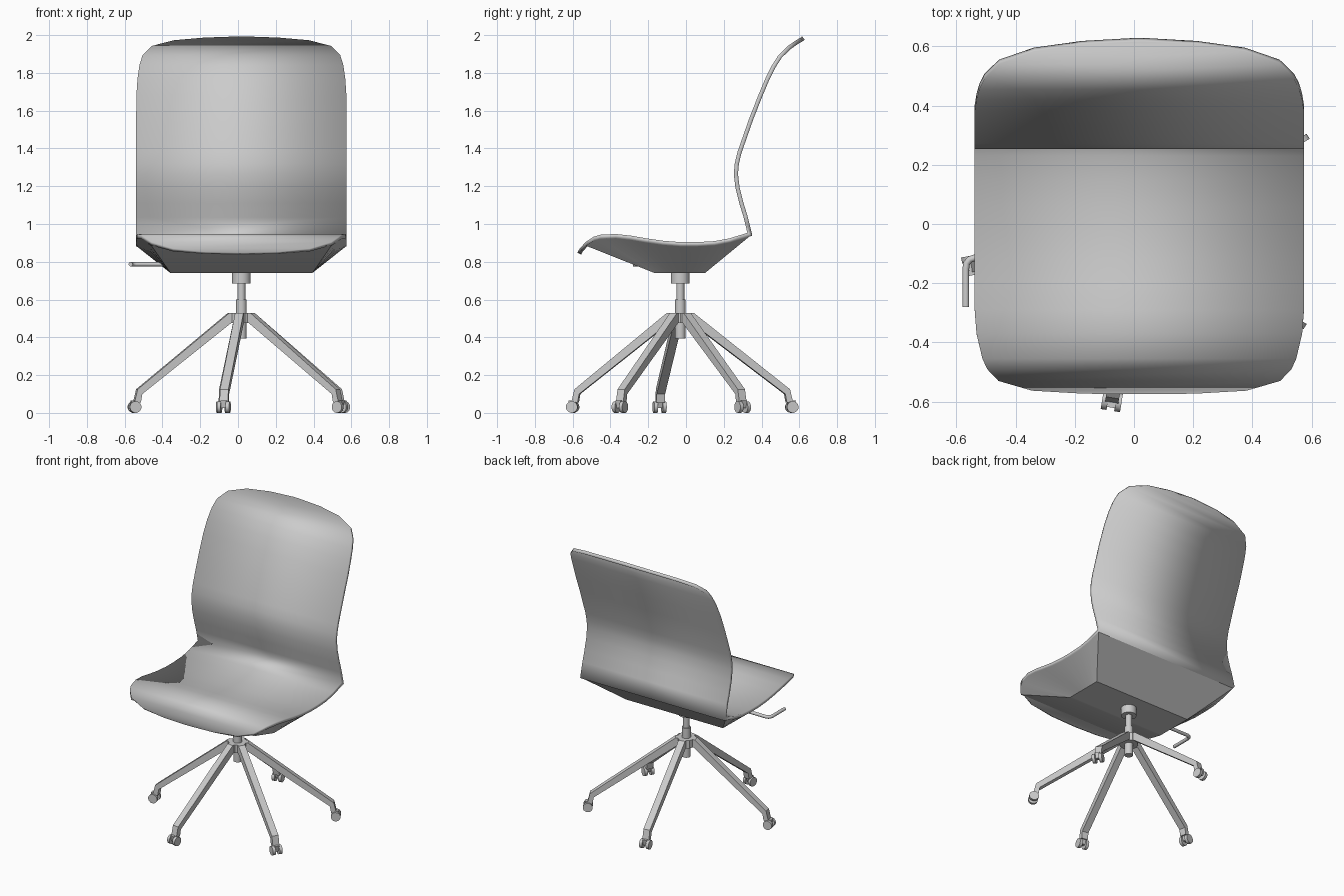
import bpy, math
from mathutils import Vector, Matrix

if "Cube" in bpy.data.objects:
    bpy.data.objects.remove(bpy.data.objects["Cube"])

CX, CY = 0.018, -0.03          # centre of seat (x) and of column (y)


def make(name, verts, faces, angle=35):
    me = bpy.data.meshes.new(name)
    me.from_pydata([tuple(v) for v in verts], [], faces)
    me.update()
    ob = bpy.data.objects.new(name, me)
    bpy.context.collection.objects.link(ob)
    bpy.ops.object.select_all(action='DESELECT')
    bpy.context.view_layer.objects.active = ob
    ob.select_set(True)
    bpy.ops.object.shade_smooth_by_angle(angle=math.radians(angle))
    return ob


def cylinder(name, centre, r, depth, axis=(0, 0, 1), n=24):
    q = Vector((0, 0, 1)).rotation_difference(Vector(axis)).to_matrix()
    c = Vector(centre)
    ring = [(r * math.cos(2 * math.pi * i / n), r * math.sin(2 * math.pi * i / n)) for i in range(n)]
    vs = [c + q @ Vector((x, y, s * depth / 2)) for s in (-1, 1) for x, y in ring]
    fs = [(i, (i + 1) % n, n + (i + 1) % n, n + i) for i in range(n)]
    fs += [tuple(range(n - 1, -1, -1)), tuple(range(n, 2 * n))]
    return make(name, vs, fs)


def prism(name, profile, width, origin, ang):
    # profile in (radius, height), extruded sideways and turned about the column
    m = Matrix.Rotation(ang, 3, 'Z')
    n = len(profile)
    vs = [Vector(origin) + m @ Vector((r, s * width / 2, z)) for s in (1, -1) for r, z in profile]
    fs = [(i, n + i, n + (i + 1) % n, (i + 1) % n) for i in range(n)]
    fs += [tuple(range(n)), tuple(range(2 * n - 1, n - 1, -1))]
    return make(name, vs, fs)


# seat and backrest shell: rows of (y, z, half width)
seat = [(-.575, .848, .02), (-.573, .852, .19), (-.563, .87, .362), (-.53, .905, .476),
        (-.49, .932, .514), (-.455, .943, .53), (-.37, .947, .55), (-.29, .938, .556),
        (-.21, .924, .557), (-.12, .911, .557), (-.03, .904, .557), (.06, .904, .557),
        (.15, .909, .557), (.23, .924, .557), (.325, .953, .557)]
back = [(.305, 1.035, .557), (.282, 1.11, .557), (.262, 1.19, .557), (.253, 1.265, .557),
        (.258, 1.32, .557), (.272, 1.38, .557), (.335, 1.56, .557), (.382, 1.68, .556),
        (.42, 1.77, .55), (.455, 1.84, .54), (.49, 1.895, .523), (.54, 1.943, .474),
        (.583, 1.973, .357), (.607, 1.987, .195), (.615, 1.993, .02)]
rows = seat + back
verts = [(CX + s * w, y, z) for y, z, w in rows for s in (-1, 1)]
faces = [(2 * i, 2 * i + 1, 2 * i + 3, 2 * i + 2) for i in range(len(rows) - 1)]
shell = make("seat_shell", verts, faces)
mod = shell.modifiers.new("thickness", 'SOLIDIFY')
mod.thickness = 0.022
mod.offset = -1
mod.use_even_offset = True

# tapered underside of the seat down to a flat rectangle
under = seat[3:]
verts = []
for y, z, w in under:
    t = (y + .53) / (.325 + .53)
    yb = -.165 + t * .265
    yt = y + .01 * t
    zt = z - .02
    verts += [(CX - w, yt, zt), (CX - .375, yb, .74), (CX + .375, yb, .74), (CX + w, yt, zt)]
faces = []
for i in range(len(under) - 1):
    a, b = 4 * i, 4 * i + 4
    faces += [(a + k, b + k, b + (k + 1) % 4, a + (k + 1) % 4) for k in range(3)]
e = 4 * (len(under) - 1)
faces += [(0, 1, 2, 3), (e + 3, e + 2, e + 1, e)]
make("seat_underside", verts, faces)

# gas column
for name, z0, z1, r in [("column_cap", .685, .745, .049), ("column_rod", .59, .69, .021),
                        ("column_sleeve", .52, .6, .028), ("hub", .475, .53, .06),
                        ("column_tube", .395, .48, .027)]:
    cylinder(name, (CX, CY, (z0 + z1) / 2), r, z1 - z0, n=10 if name == "hub" else 24)

# five legs with twin-wheel casters
feet = [(-.548, -.14), (-.075, -.6), (.54, -.35), (.55, .30), (-.08, .56)]
for i, (fx, fy) in enumerate(feet, 1):
    d = Vector((fx - CX, fy - CY, 0))
    R, ang = d.length, math.atan2(d.y, d.x)
    tang = Vector((-math.sin(ang), math.cos(ang), 0))
    o = (CX, CY, 0)
    prism(f"leg_{i}", [(.02, .53), (.068, .53), (R - .013, .125), (R + .004, .055), (R - .03, .055),
                       (R - .038, .1), (.06, .475), (.02, .475)], .045, o, ang)
    prism(f"caster_fork_{i}", [(R - .025, .065), (R + .02, .065), (R + .012, .025), (R - .012, .025)],
          .03, o, ang)
    for s, side in ((-1, "a"), (1, "b")):
        cylinder(f"wheel_{i}{side}", Vector((fx, fy, .031)) + tang * s * .023, .031, .02, tang, 16)

# height lever
cu = bpy.data.curves.new("height_lever", 'CURVE')
cu.dimensions = '3D'
cu.bevel_depth = .0115
cu.bevel_resolution = 3
cu.use_fill_caps = True
pts = [(-.3, -.115), (-.54, -.115), (-.555, -.12), (-.565, -.132), (-.568, -.15), (-.568, -.28)]
sp = cu.splines.new('POLY')
sp.points.add(len(pts) - 1)
for p, (x, y) in zip(sp.points, pts):
    p.co = (x, y, .787, 1)
bpy.context.collection.objects.link(bpy.data.objects.new("height_lever", cu))
